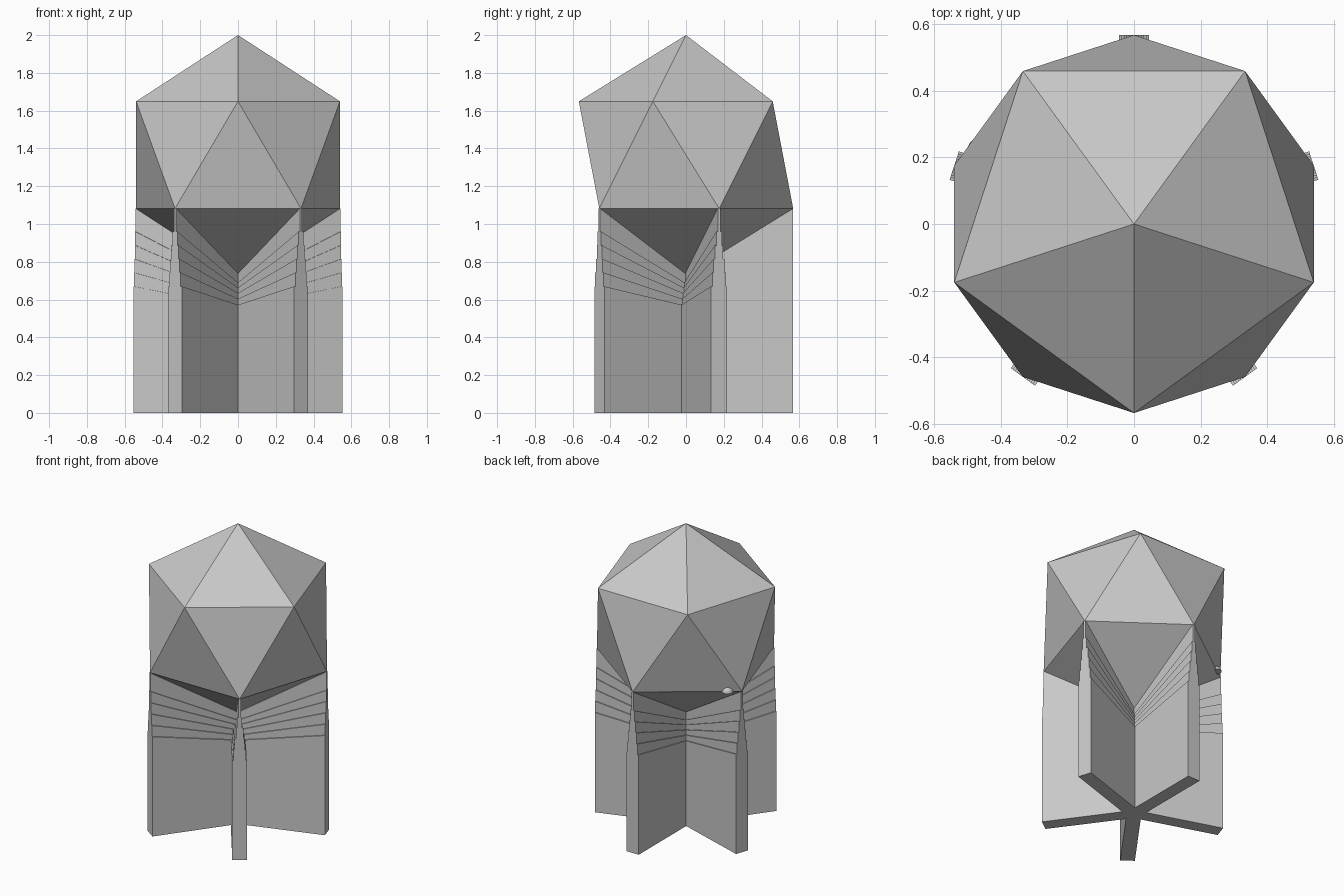
import bpy, bmesh, math
from mathutils import Vector

cube = bpy.data.objects.get("Cube")
if cube:
    bpy.data.objects.remove(cube, do_unlink=True)

grey = bpy.data.materials.new("plain_grey")
grey.use_nodes = True
grey.diffuse_color = (0.58, 0.58, 0.58, 1)
grey.node_tree.nodes["Principled BSDF"].inputs["Base Color"].default_value = grey.diffuse_color

EDGE = 0.667                                   # icosahedron edge length
RING = EDGE / (2 * math.sin(math.pi / 5))      # radius of its vertex rings
RADIUS = EDGE * 0.95106                        # circumscribed radius
CENTRE = 2 - RADIUS
STEP = math.tau / 5


def finish(name, bm):
    bmesh.ops.recalc_face_normals(bm, faces=bm.faces)
    mesh = bpy.data.meshes.new(name)
    bm.to_mesh(mesh)
    bm.free()
    mesh.materials.append(grey)
    obj = bpy.data.objects.new(name, mesh)
    bpy.context.collection.objects.link(obj)
    return obj


def polar(r, angle, z):
    return Vector((r * math.cos(angle), r * math.sin(angle), z))


# Icosahedron head: two poles and two staggered rings of five
bm = bmesh.new()
for side in (-1, 1):
    bm.verts.new((0, 0, CENTRE + side * RADIUS))
    for k in range(5):
        bm.verts.new(polar(RING, -side * math.pi / 2 + k * STEP, CENTRE + side * RING / 2))
bmesh.ops.convex_hull(bm, input=bm.verts)
finish("icosahedron_head", bm)

# Five-finned pedestal: star outlines that widen in sloping steps
LAYERS = 6
HALF_WIDTH = 0.045
bm = bmesh.new()


def star(half, axis_z, tip_z):
    """Loop of valley, corner, corner for each fin; height follows the fin length."""
    loop = []
    inner = half / math.tan(math.pi / 5)
    for k in range(5):
        angle = math.pi / 2 + k * STEP
        along, across = polar(1, angle, 0), polar(1, angle + math.pi / 2, 0)
        for r, s in ((inner, -half), (RING, -half), (RING, half)):
            z = axis_z + (tip_z - axis_z) * r / RING
            loop.append(bm.verts.new(along * r + across * s + Vector((0, 0, z))))
    return loop


def bridge(a, b, skip_tips=False):
    for i in range(len(a)):
        if skip_tips and i % 3 == 1:
            continue
        j = (i + 1) % len(a)
        bm.faces.new((a[i], a[j], b[j], b[i]))


def cap(loop, z):
    hub = bm.verts.new((0, 0, z))
    for k in range(5):
        bm.faces.new([hub] + [loop[(3 * k + n) % 15] for n in range(4)])


# Sloping top of each layer as (height at axis, height at fin tip)
tops = [(CENTRE - RADIUS, CENTRE - RING / 2)]
tops += [(0.68 - 0.03 * k, 0.96 - 0.0725 * k) for k in range(LAYERS - 1)]
upper = star(HALF_WIDTH / LAYERS, *tops[0])
cap(upper, tops[0][0])
for k in range(LAYERS):
    half = HALF_WIDTH * (k + 1) / LAYERS
    last = k == LAYERS - 1
    level = (0, 0) if last else tops[k + 1]
    lower = star(half, *level)
    bridge(upper, lower)
    if last:
        cap(lower, 0)
    else:
        upper = star(half + HALF_WIDTH / LAYERS, *level)
        bridge(lower, upper, skip_tips=True)
finish("finned_pedestal", bm)

# Small dome on the rear right lower edge of the head
bm = bmesh.new()
bmesh.ops.create_uvsphere(bm, u_segments=24, v_segments=12, radius=0.035)
cut = bmesh.ops.bisect_plane(bm, geom=bm.verts[:] + bm.edges[:] + bm.faces[:],
                             plane_co=(0, 0, 0), plane_no=(0, 0, -1), clear_outer=True)
bmesh.ops.holes_fill(bm, edges=[e for e in bm.edges if e.is_boundary])
dome = finish("small_dome", bm)
dome.location = (-0.465, 0.222, CENTRE - RING / 2 - 0.005)
bpy.context.view_layer.objects.active = dome
dome.select_set(True)
bpy.ops.object.shade_smooth_by_angle()
dome.select_set(False)
